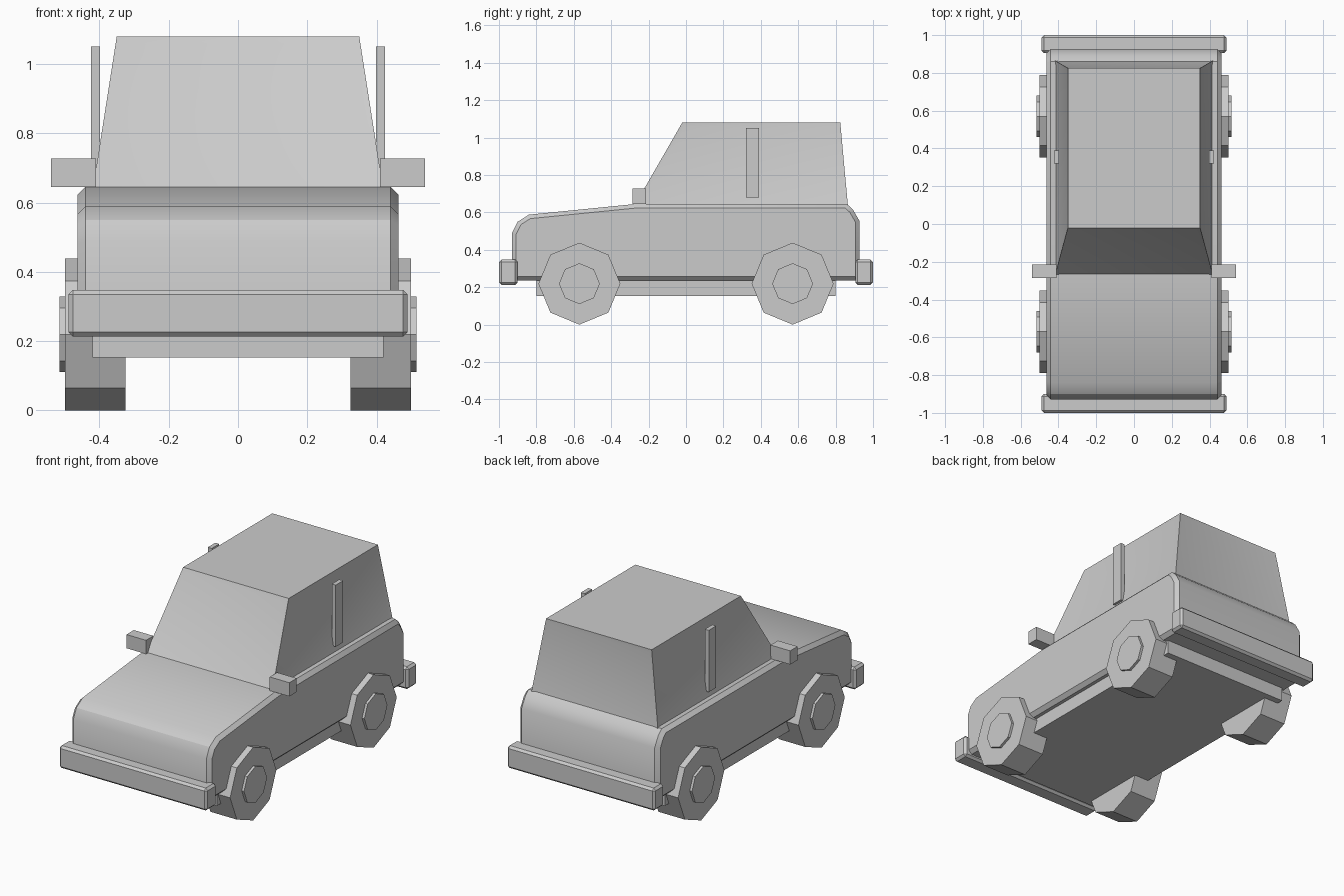
import bpy, bmesh, math
from mathutils import Matrix

if "Cube" in bpy.data.objects:
    bpy.data.objects.remove(bpy.data.objects["Cube"])


def finish(name, bm, smooth=False):
    bmesh.ops.recalc_face_normals(bm, faces=bm.faces[:])
    me = bpy.data.meshes.new(name)
    bm.to_mesh(me)
    bm.free()
    ob = bpy.data.objects.new(name, me)
    bpy.context.collection.objects.link(ob)
    if smooth:
        bpy.ops.object.select_all(action='DESELECT')
        bpy.context.view_layer.objects.active = ob
        ob.select_set(True)
        bpy.ops.object.shade_smooth_by_angle(angle=math.radians(30))
    return ob


def box(name, x, y, z, bevel=0):
    bm = bmesh.new()
    bmesh.ops.create_cube(bm, size=1)
    for v in bm.verts:
        v.co = [r[0] + (c + 0.5) * (r[1] - r[0]) for c, r in zip(v.co, (x, y, z))]
    if bevel:
        bmesh.ops.bevel(bm, geom=bm.edges[:], offset=bevel, segments=1,
                        profile=0.5, affect='EDGES')
    return finish(name, bm)


def disc(name, x0, x1, y, z, r):
    # octagonal cylinder along x, with a corner pointing up
    bm = bmesh.new()
    mat = Matrix.Translation(((x0 + x1) / 2, y, z)) @ Matrix.Rotation(math.pi / 2, 4, 'Y')
    bmesh.ops.create_cone(bm, cap_ends=True, segments=8, radius1=r, radius2=r,
                          depth=abs(x1 - x0), matrix=mat)
    return finish(name, bm)


# Lower body: side profile extruded across, chamfered around both sides
profile = [(-0.93, 0.235), (-0.93, 0.49), (-0.90, 0.55), (-0.84, 0.588), (-0.27, 0.645),
           (0.86, 0.645), (0.893, 0.615), (0.927, 0.555), (0.927, 0.235)]
bm = bmesh.new()
side = bm.faces.new([bm.verts.new((-0.463, y, z)) for y, z in profile])
ext = bmesh.ops.extrude_face_region(bm, geom=[side], use_keep_orig=True)
bmesh.ops.translate(bm, vec=(0.926, 0, 0),
                    verts=[g for g in ext['geom'] if isinstance(g, bmesh.types.BMVert)])
bmesh.ops.recalc_face_normals(bm, faces=bm.faces[:])
rims = [e for e in bm.edges if abs(e.verts[0].co.x - e.verts[1].co.x) < 1e-5]
bmesh.ops.bevel(bm, geom=rims, offset=0.022, segments=1, profile=0.5, affect='EDGES')
finish("lower_body", bm, True)

# Cabin: tapered box with slightly recessed window faces
bm = bmesh.new()
bmesh.ops.create_cube(bm, size=2)
for v in bm.verts:
    top, back = v.co.z > 0, v.co.y > 0
    v.co.x *= 0.35 if top else 0.422
    v.co.y = (0.825 if back else -0.02) if top else (0.867 if back else -0.285)
    v.co.z = 1.08 if top else 0.62
bmesh.ops.recalc_face_normals(bm, faces=bm.faces[:])
walls = [f for f in bm.faces if abs(f.normal.z) < 0.9]
bmesh.ops.inset_individual(bm, faces=walls, thickness=0.03, depth=-0.004)
finish("cabin", bm, True)

# Chassis and bumpers
box("chassis", (-0.42, 0.42), (-0.80, 0.80), (0.153, 0.27))
box("front_bumper", (-0.49, 0.49), (-1.0, -0.90), (0.213, 0.347), 0.013)
box("rear_bumper", (-0.49, 0.49), (0.905, 1.0), (0.213, 0.347), 0.013)

for s, label in ((-1, "left"), (1, "right")):
    # Wing mirror and window post
    box("mirror_" + label, sorted((s * 0.41, s * 0.54)), (-0.285, -0.215), (0.645, 0.727))
    box("window_post_" + label, sorted((s * 0.398, s * 0.424)), (0.32, 0.39), (0.68, 1.05))
    # Wheels with hubs
    for y, end in ((-0.57, "front"), (0.57, "rear")):
        disc(f"wheel_{end}_{label}", s * 0.325, s * 0.50, y, 0.219, 0.219)
        disc(f"hub_{end}_{label}", s * 0.47, s * 0.515, y, 0.219, 0.109)
